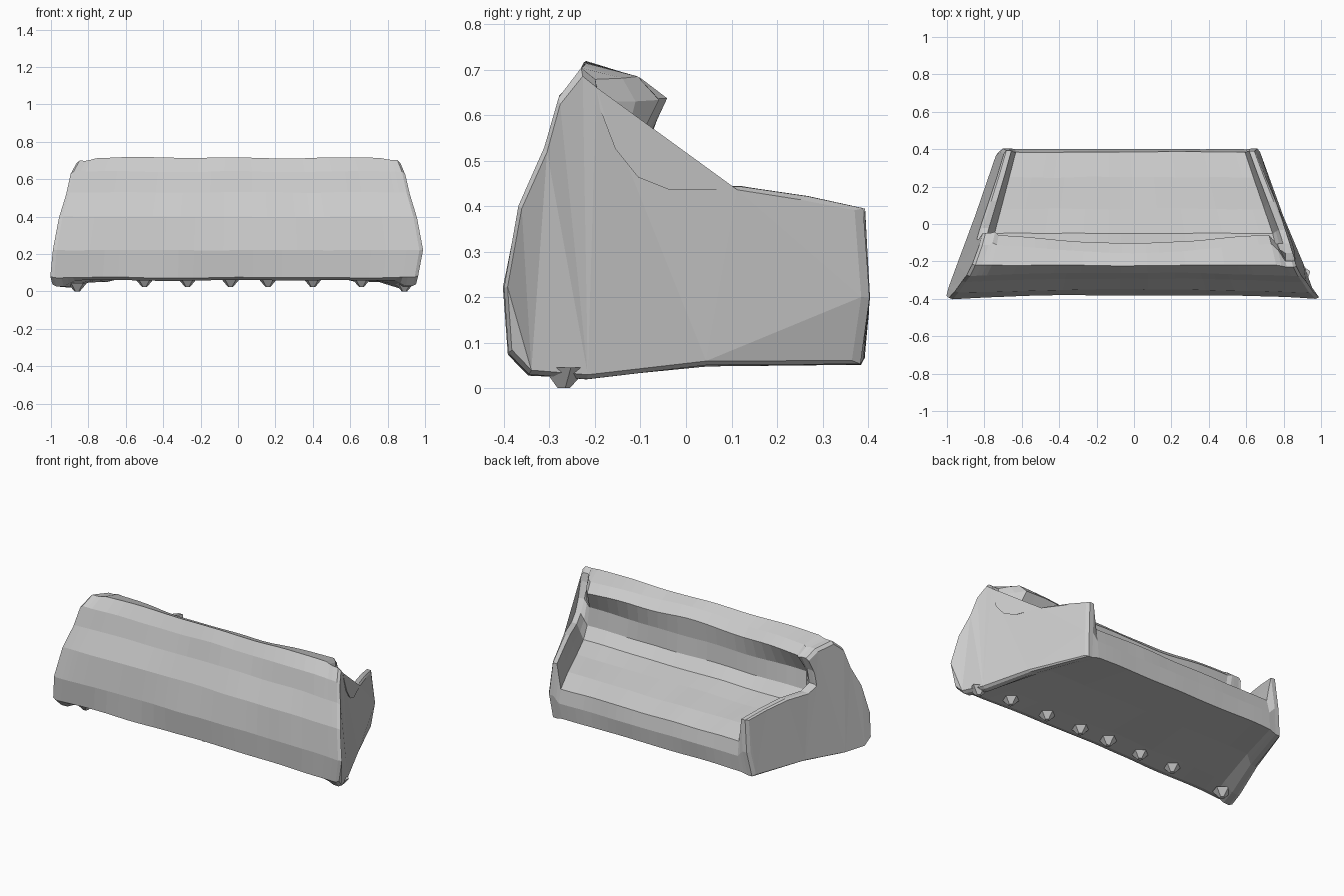
import bpy, bmesh, math
from mathutils import Vector, noise

if "Cube" in bpy.data.objects:
    bpy.data.objects.remove(bpy.data.objects["Cube"])

# Side profiles (y, z), point for point matched: front, seat or arm top, backrest, rear, underside
BACK = [(-0.28, 0.64), (-0.31, 0.53), (-0.37, 0.40), (-0.40, 0.22), (-0.39, 0.075)]
SEAT = [(0.39, 0.065), (0.40, 0.16), (0.385, 0.245), (0.25, 0.285), (0.08, 0.315),
        (-0.05, 0.345), (-0.105, 0.41), (-0.115, 0.52), (-0.08, 0.635),
        (-0.13, 0.685), (-0.22, 0.715)] + BACK + [(-0.35, 0.06), (-0.20, 0.065), (0.10, 0.07)]
ARM_FRONT = [(0.385, 0.055), (0.405, 0.20), (0.39, 0.395), (0.27, 0.42), (0.12, 0.445)]
UNDER = [(-0.345, 0.03), (-0.22, 0.02), (0.05, 0.05)]
RIGHT = ARM_FRONT + [(-0.03, 0.445), (-0.10, 0.475), (-0.155, 0.54), (-0.19, 0.63),
                     (-0.20, 0.68), (-0.23, 0.705)] + BACK + UNDER
LEFT = ARM_FRONT + [(-0.02, 0.445), (-0.08, 0.475), (-0.075, 0.56), (-0.045, 0.64),
                    (-0.11, 0.68), (-0.22, 0.70)] + BACK + UNDER


def half_width(y, z):
    return 0.72 + 0.37 * (0.4 - y) - 0.12 * z


def make_object(name, bm):
    bmesh.ops.recalc_face_normals(bm, faces=bm.faces)
    mesh = bpy.data.meshes.new(name)
    bm.to_mesh(mesh)
    bm.free()
    obj = bpy.data.objects.new(name, mesh)
    bpy.context.collection.objects.link(obj)
    return obj


# Sofa shell: loft of the profiles across the width, tapering toward the seat front
bm = bmesh.new()
stations = [-1.0, -0.98, -0.94, -0.91]
stations += [-0.88 + 1.76 * i / 22 for i in range(23)]
stations += [0.91, 0.94, 0.98, 1.0]
rings = []
for u in stations:
    end = RIGHT if u > 0 else LEFT
    arm = min(1.0, max(0.0, (abs(u) - 0.89) / 0.04))
    ring = []
    for (ys, zs), (ye, ze) in zip(SEAT, end):
        y, z = ys + (ye - ys) * arm, zs + (ze - zs) * arm
        x = u * half_width(y, z) - 0.02 * max(0, y + 0.1) / 0.5
        # Right end tucks in at the floor
        if u > 0 and z < 0.1:
            x -= 0.04 * u * u
        # Rear face bows in slightly along its middle
        if y < -0.25:
            y += 0.02 * (1 - u * u)
        # Rounded ends
        if abs(u) == 1.0:
            y, z = y * 0.965 - 0.005, 0.26 + (z - 0.26) * 0.96
        # Soft, lumpy upholstery
        n = noise.noise_vector(Vector((x * 4, y * 7, z * 7)))
        y += 0.006 * n.y
        z += 0.006 * n.z
        # Backrest top waves and sags away from the seat in the middle
        if z > 0.55 and arm < 1:
            z += 0.004 * math.cos(u * 9)
            if y > -0.2:
                y -= 0.025 * math.cos(u * 3)
        ring.append(bm.verts.new((x, y, z)))
    rings.append(ring)
count = len(SEAT)
for a, b in zip(rings, rings[1:]):
    for i in range(count):
        j = (i + 1) % count
        bm.faces.new((a[i], a[j], b[j], b[i]))
caps = [bm.faces.new(rings[0]), bm.faces.new(rings[-1])]
bmesh.ops.triangulate(bm, faces=caps)
make_object("sofa_body", bm)

# Small stub feet in a row under the back
for k, x in enumerate((-0.86, -0.5, -0.27, -0.04, 0.16, 0.4, 0.66, 0.89)):
    outer = abs(x) > 0.8
    depth = 0.045
    bm = bmesh.new()
    bmesh.ops.create_cone(bm, cap_ends=True, segments=5, radius1=0.015, radius2=0.055, depth=depth)
    bmesh.ops.translate(bm, verts=bm.verts, vec=(x, -0.27, depth / 2 + (0.0 if outer else 0.025)))
    make_object(f"foot_{k + 1}", bm)
